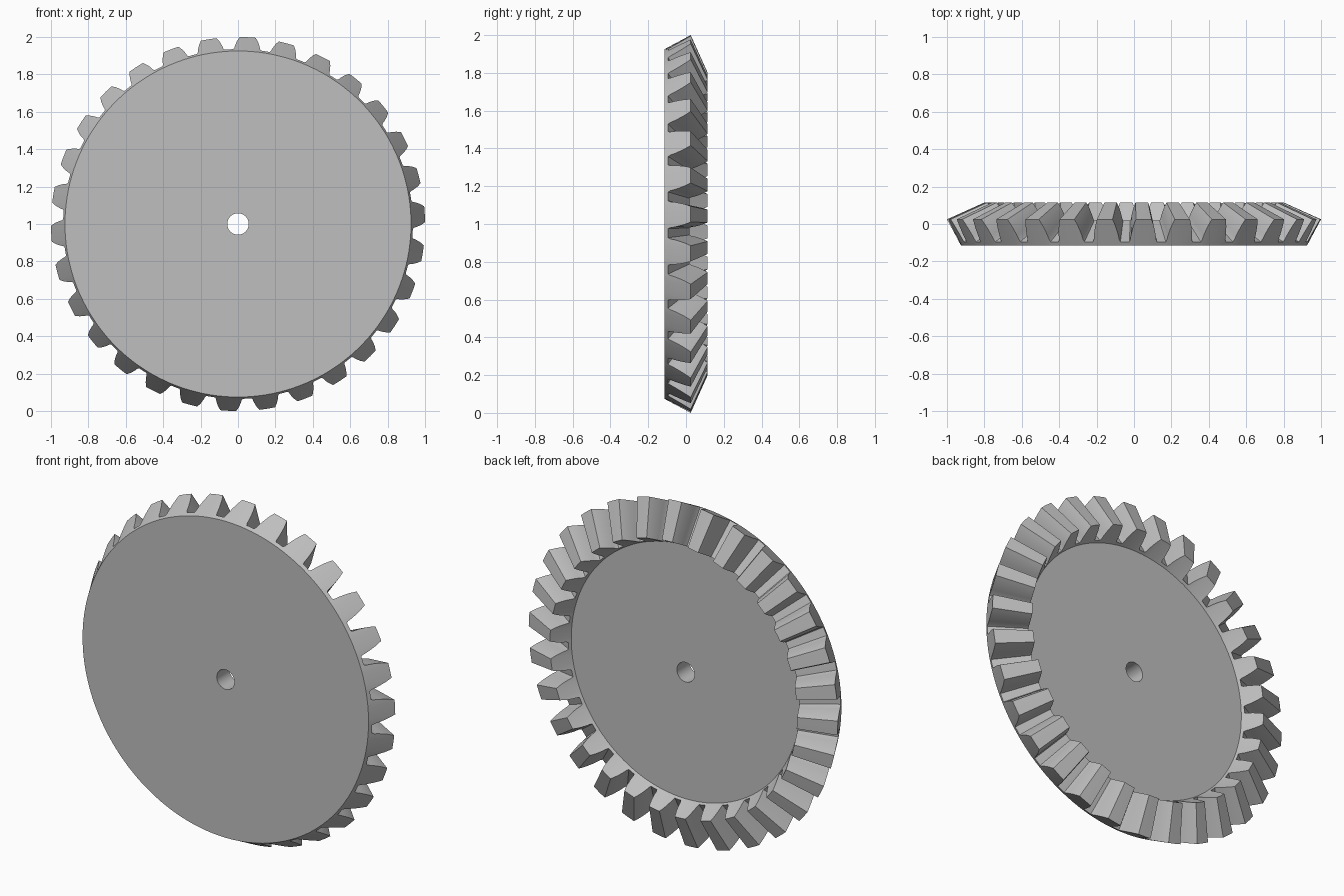
import bpy, bmesh
from math import cos, sin, radians
from mathutils import Vector

cube = bpy.data.objects.get("Cube")
if cube:
    bpy.data.objects.remove(cube, do_unlink=True)

TEETH = 30
PITCH = radians(360 / TEETH)
START = radians(3)
APEX = 0.475          # depth of the point where all the tooth lines meet
INNER = 0.8           # inner tooth end as a fraction of the outer one
HOLE = 0.057
RIM = (0.925, -0.115)
ROOT = (0.935, -0.095)
TIP = (1.0, 0.025)

# Half tooth: (height from root to tip, half width)
flank = [(0, 0.074), (0.1, 0.069), (0.3, 0.066), (0.5, 0.061),
         (0.7, 0.055), (0.87, 0.048), (1, 0.042)]


def tooth_points():
    """Angle, radius and depth along one tooth, beginning mid gap."""
    side = []
    for t, w in flank:
        r = ROOT[0] + t * (TIP[0] - ROOT[0])
        y = ROOT[1] + t * (TIP[1] - ROOT[1])
        side.append((w / r, r, y))
    return ([(-PITCH / 2, *ROOT)] + [(-a, r, y) for a, r, y in side]
            + [(0, *TIP)] + side[::-1])


outline = [(START + k * PITCH + a, r, y)
           for k in range(TEETH) for a, r, y in tooth_points()]


def toward_apex(r, y):
    return r * INNER, APEX + (y - APEX) * INNER


def circle(r, y):
    return [(a, r, y) for a, _, _ in outline]


# Closed sequence of rings: front face, back cone, teeth, recessed face, bore
inner_rim = toward_apex(*RIM)
rings = [circle(HOLE, RIM[1]), circle(*RIM), outline,
         [(a, *toward_apex(r, y)) for a, r, y in outline],
         circle(*inner_rim), circle(HOLE, inner_rim[1])]

bm = bmesh.new()
verts = [[bm.verts.new(Vector((r * cos(a), y, 1 + r * sin(a)))) for a, r, y in ring]
         for ring in rings]
count = len(outline)
for k, ring in enumerate(verts):
    after = verts[(k + 1) % len(verts)]
    for i in range(count):
        j = (i + 1) % count
        bm.faces.new((ring[i], ring[j], after[j], after[i]))
bmesh.ops.recalc_face_normals(bm, faces=bm.faces)

mesh = bpy.data.meshes.new("bevel_gear")
bm.to_mesh(mesh)
bm.free()
gear = bpy.data.objects.new("bevel_gear", mesh)
bpy.context.collection.objects.link(gear)

# Plain grey metal
grey = bpy.data.materials.new("grey")
grey.use_nodes = True
color = (0.52, 0.52, 0.52, 1)
grey.diffuse_color = color
grey.node_tree.nodes["Principled BSDF"].inputs["Base Color"].default_value = color
mesh.materials.append(grey)

bpy.ops.object.select_all(action='DESELECT')
gear.select_set(True)
bpy.context.view_layer.objects.active = gear
bpy.ops.object.shade_smooth_by_angle(angle=radians(25))
